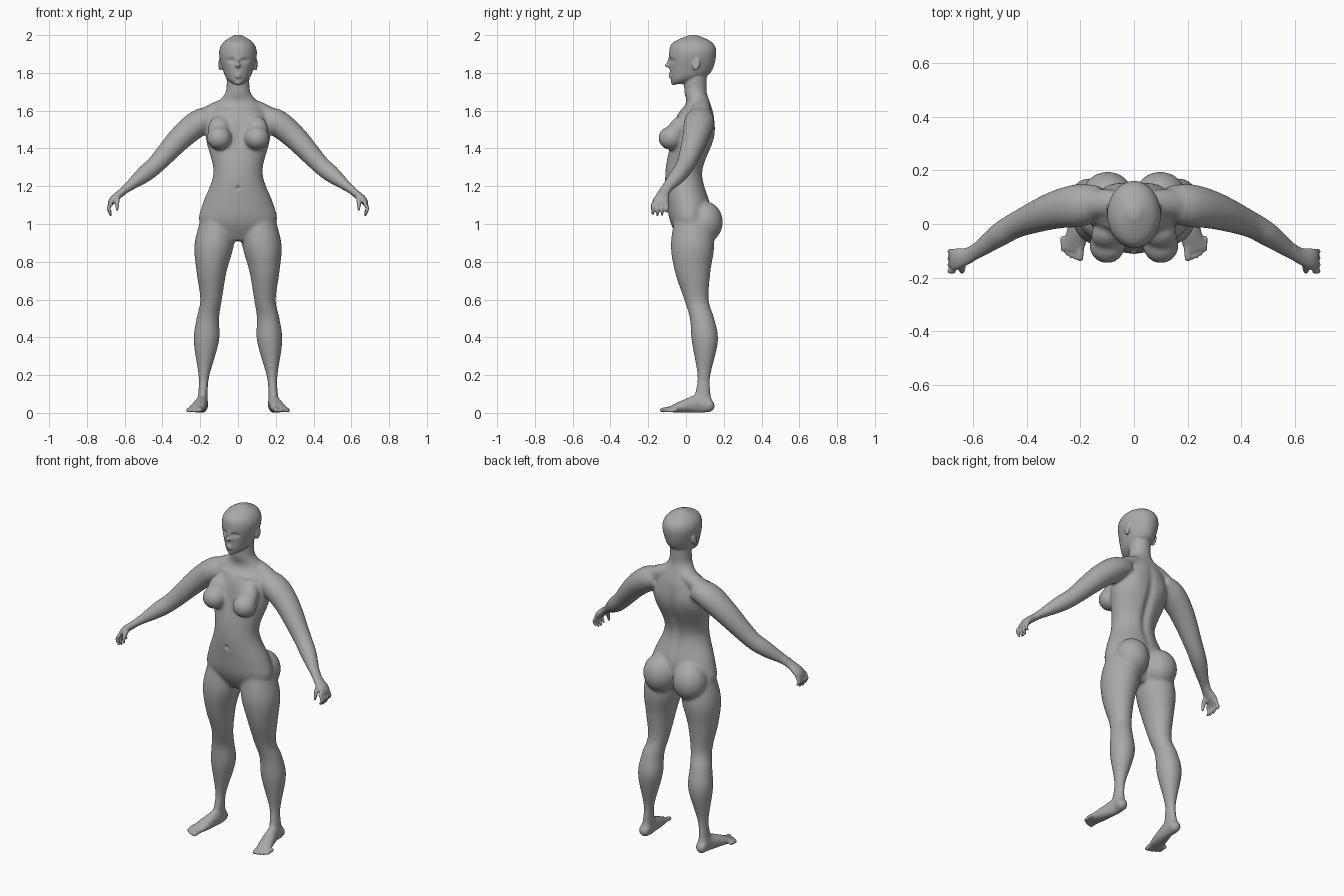
import bpy, bmesh, math
from mathutils import Vector, Matrix

old = bpy.data.objects.get("Cube")
if old:
    bpy.data.objects.remove(old, do_unlink=True)

GREY = (.4, .4, .4, 1)
skin = bpy.data.materials.new("plain grey")
skin.diffuse_color = GREY
skin.use_nodes = True
skin.node_tree.nodes["Principled BSDF"].inputs["Base Color"].default_value = GREY

bm = bmesh.new()
ACROSS, DEPTH, UP = Matrix.Identity(3)


def refine(rows, steps=5):
    """Smooth curve through a short list of section rows."""
    rows = [Vector(row) for row in rows]
    tangents = []
    for i in range(len(rows)):
        before, after = rows[max(i - 1, 0)], rows[min(i + 1, len(rows) - 1)]
        tangents.append((after - before) / 2)
    curve = [rows[0]]
    for start, end, leave, arrive in zip(rows, rows[1:], tangents, tangents[1:]):
        for k in range(1, steps + 1):
            t = k / steps
            ease = t * t * (3 - 2 * t)
            curve.append(start.lerp(end, ease) + leave * (t * (1 - t) ** 2)
                         - arrive * (t * t * (1 - t)))
    return curve


def loft(rows, reference=DEPTH, level=False, side=1, segments=28):
    """Closed skin over elliptic sections (x, y, z, first radius, second radius)."""
    rows = refine(rows)
    centres = [Vector(row[:3]) for row in rows]
    rings = []
    for i, (row, centre) in enumerate(zip(rows, centres)):
        ahead = centres[min(i + 1, len(rows) - 1)] - centres[max(i - 1, 0)]
        along = UP if level else ahead.normalized()
        first = reference.cross(along).normalized() * row[3]
        second = along.cross(first).normalized() * row[4]
        ring = []
        for k in range(segments):
            angle = math.tau * k / segments
            point = centre + first * math.cos(angle) + second * math.sin(angle)
            ring.append(bm.verts.new((point.x * side, point.y, point.z)))
        rings.append(ring)
    for lower, upper in zip(rings, rings[1:]):
        for k in range(segments):
            n = (k + 1) % segments
            bm.faces.new((lower[k], lower[n], upper[n], upper[k]))
    bm.faces.new(rings[0])
    bm.faces.new(rings[-1])


def column(rows, side=1):
    """Upright loft from outlines (height, inner x, outer x, front y, back y)."""
    sections = []
    for height, inner, outer, front, back in rows:
        sections.append(((inner + outer) / 2, (front + back) / 2, height,
                         (outer - inner) / 2, (back - front) / 2))
    loft(sections, level=True, side=side, segments=40)


def trunk(rows):
    """Central column from outlines (height, half width, front y, back y)."""
    column([(height, -half, half, front, back) for height, half, front, back in rows])


def ball(centre, radii, side=1, tilt=0):
    place = Matrix.Translation((centre[0] * side, centre[1], centre[2]))
    shape = Matrix.Rotation(tilt, 4, 'X') @ Matrix.Diagonal((*radii, 1))
    bmesh.ops.create_uvsphere(bm, u_segments=28, v_segments=18, radius=1, matrix=place @ shape)


def make_torso_and_neck():
    trunk([(.91, .07, -.03, .08), (1, .2, -.08, .12), (1.1, .19, -.1, .13),
           (1.27, .13, -.11, .09), (1.45, .17, -.08, .15), (1.57, .16, -.05, .15),
           (1.64, .11, 0, .13), (1.7, .065, -.01, .11), (1.78, .06, -.01, .11)])


def make_head():
    trunk([(1.74, .02, -.07, -.02), (1.76, .05, -.08, .05), (1.8, .075, -.085, .13),
           (1.9, .1, -.09, .16), (1.96, .08, -.07, .14), (2, .02, .02, .06)])
    nose_tip, nose_bridge = (0, -.09, 1.84), (0, -.085, 1.86)
    ball(nose_tip, (.013, .025, .012))
    ball(nose_bridge, (.008, .015, .03), tilt=-.2)
    for lip_height in (1.78, 1.793):
        ball((0, -.08, lip_height), (.02, .013, .007))
    chin = (0, -.065, 1.75)
    ball(chin, (.02, .015, .015))


def make_ear(side):
    ball((.095, .055, 1.845), (.01, .02, .034), side, tilt=-.2)


def make_shoulder_slope(side):
    loft([(.02, .08, 1.65, .03, .04), (.11, .08, 1.61, .04, .05), (.2, .07, 1.55, .05, .06)],
         side=side)


def make_chest_and_seat(side):
    lower_chest, upper_chest, seat = (.1, -.08, 1.455), (.1, -.045, 1.5), (.098, .1, 1.01)
    ball(lower_chest, (.067, .067, .063), side)
    ball(upper_chest, (.06, .05, .075), side, tilt=-.4)
    ball(seat, (.098, .095, .11), side)


def make_leg(side):
    column([(1.08, .02, .18, -.05, .12), (.9, .02, .23, -.08, .15), (.75, .06, .22, -.06, .13),
            (.6, .085, .2, -.01, .12), (.5, .1, .22, .02, .15), (.38, .1, .235, .03, .17),
            (.2, .15, .21, .06, .13), (.12, .16, .21, .05, .13), (.04, .16, .22, .04, .14)], side)


def make_foot(side):
    loft([(.19, .15, .04, .01, .01), (.19, .13, .04, .035, .03), (.19, .07, .05, .05, .03),
          (.21, -.03, .03, .03, .04), (.23, -.1, .016, .01, .04)], reference=ACROSS, side=side)
    # Big toe innermost, the others stepping back towards the outside
    for i in range(5):
        radius = .011 if i else .015
        tip = Vector((.2 + .016 * i, -.127 + .002 * i * i, radius))
        root = tip + DEPTH * .05 + UP * .006
        loft([(*root, radius, radius), (*tip, radius * .8, radius * .8)],
             reference=ACROSS, side=side)
        ball(tip, [radius * .8] * 3, side)


def make_arm(side):
    loft([(.12, .08, 1.57, .05, .06), (.2, .07, 1.54, .07, .08), (.3, .05, 1.46, .065, .07),
          (.43, 0, 1.32, .05, .05), (.5, -.04, 1.26, .045, .045), (.6, -.11, 1.18, .022, .03),
          (.66, -.13, 1.13, .02, .04), (.68, -.14, 1.1, .01, .04)], side=side)


def make_fingers(side):
    # Four curled fingers in a row, index at the front, then the thumb
    for i, short in enumerate((.02, .005, 0, .01)):
        y = -.102 - .0245 * i
        loft([(.67, y, 1.11, .01, .01), (.685, y, 1.08, .0095, .0095),
              (.67, y, 1.04 + short, .006, .006)], side=side)
    loft([(.64, -.14, 1.15, .016, .018), (.64, -.17, 1.11, .012, .012),
          (.64, -.18, 1.07, .006, .006)], side=side)


make_torso_and_neck()
make_head()
for side in (1, -1):
    for make_part in (make_ear, make_shoulder_slope, make_chest_and_seat, make_leg,
                      make_foot, make_arm, make_fingers):
        make_part(side)

bmesh.ops.recalc_face_normals(bm, faces=bm.faces)
mesh = bpy.data.meshes.new("body")
bm.to_mesh(mesh)
bm.free()
body = bpy.data.objects.new("body", mesh)
bpy.context.collection.objects.link(body)
bpy.context.view_layer.objects.active = body
body.select_set(True)


def apply(kind, **settings):
    modifier = body.modifiers.new(kind.lower(), kind)
    for key, value in settings.items():
        setattr(modifier, key, value)
    bpy.ops.object.modifier_apply(modifier=modifier.name)


# Fuse the parts, then soften the large joins more than face, hands and feet
apply('REMESH', mode='VOXEL', voxel_size=.0055, use_smooth_shade=True)
soft_areas = body.vertex_groups.new(name="soft_areas")
soft_areas.add([v.index for v in body.data.vertices
                if abs(v.co.x) < .6 and .06 < v.co.z < 1.73], 1, 'REPLACE')
apply('SMOOTH', factor=.5, iterations=40, vertex_group="soft_areas")
apply('SMOOTH', factor=.5, iterations=3)


def near(point, centre, size):
    """Soft falloff around a centre, the same on both sides of the body."""
    offset = Vector((abs(point.x), point.y, point.z)) - Vector(centre)
    return math.exp(-sum((a / b) ** 2 for a, b in zip(offset, size)))


# Sculpted details
for vertex in body.data.vertices:
    point = vertex.co.copy()
    if point.y < 0:
        eye_socket = near(point, (.035, -.08, 1.865), (.02, .06, .012))
        eyelid = near(point, (.035, -.08, 1.863), (.01, .06, .007))
        navel = near(point, (0, -.11, 1.19), (.01, .05, .01))
        breastbone = near(point, (0, -.08, 1.46), (.02, .06, .09))
        collar_bone = near(point, (.08, -.03, 1.6), (.06, .05, .01))
        vertex.co.y += .012 * eye_socket - .004 * eyelid + .01 * navel
        vertex.co.y += .006 * (breastbone - collar_bone)
    elif point.z < 1.7:
        spine = near(point, (0, .13, 1.35), (.025, .1, .2))
        shoulder_blade = near(point, (.1, .14, 1.5), (.05, .05, .07))
        vertex.co.y += .008 * shoulder_blade - .016 * spine
    else:
        ear_hollow = near(point, (.1, .05, 1.85), (.02, .01, .02))
        vertex.co.x -= math.copysign(.005, point.x) * ear_hollow

body.data.materials.append(skin)
